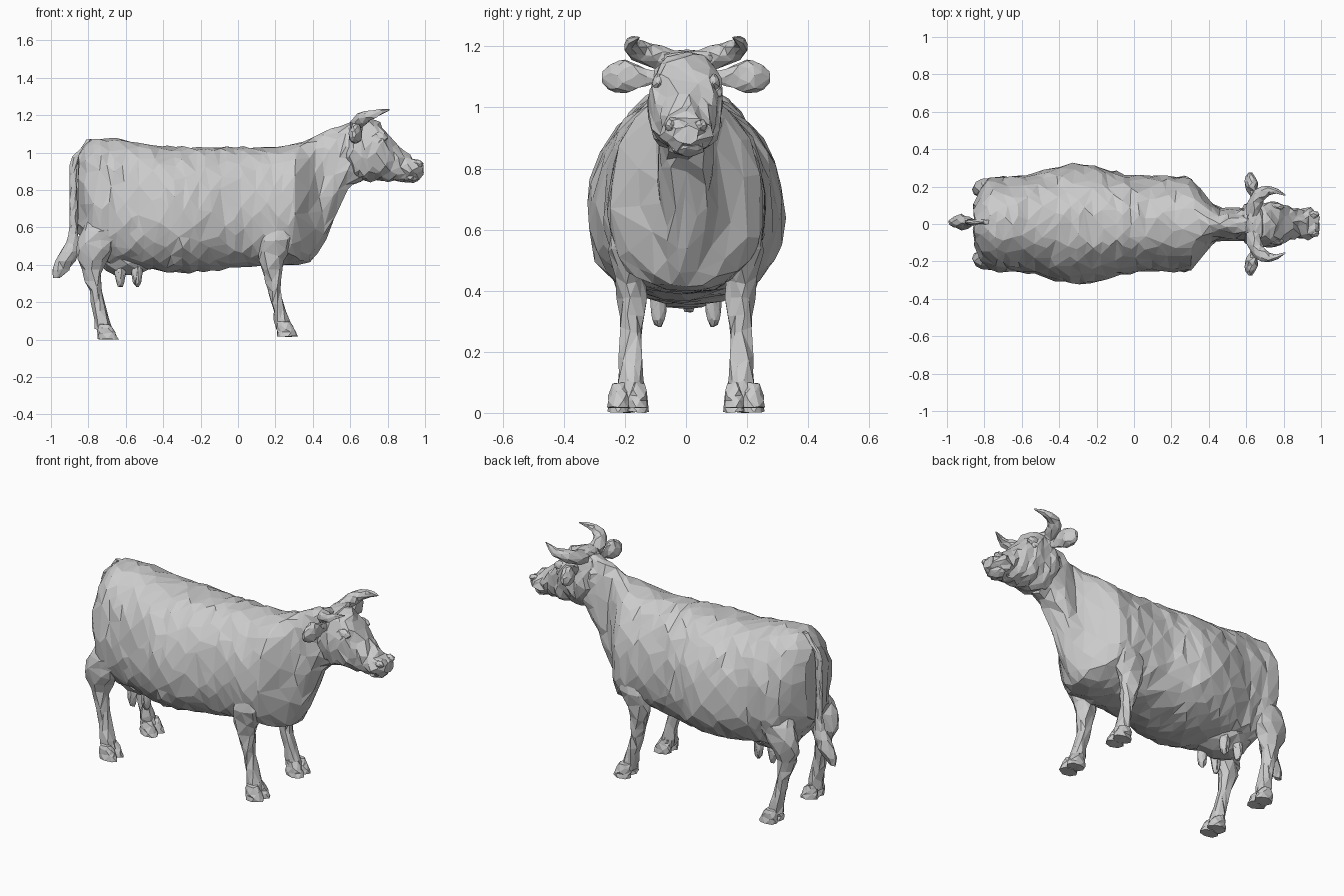
import bpy, bmesh, math, random
from mathutils import Vector

random.seed(4)
X, Y, Z = Vector((1, 0, 0)), Vector((0, 1, 0)), Vector((0, 0, 1))

if "Cube" in bpy.data.objects:
    bpy.data.objects.remove(bpy.data.objects["Cube"])


def smooth(value, start, end):
    """Ease from nothing to one between start and end."""
    t = min(max((value - start) / (end - start), 0), 1)
    return t * t * (3 - 2 * t)


def bump(value, centre, spread):
    return math.exp(-((value - centre) / spread) ** 2)


def mix(start, end, t):
    return start + (end - start) * t


def dome(t, sharpness=2):
    """Radius factor that closes both ends of a form."""
    return math.sqrt(1 - abs(2 * t - 1) ** sharpness)


def loft(name, ring_rule, axes=None, rings=8, sides=8, power=2, pear=0,
         rough=.006, keep=.8, mirror=False):
    """Skin rings given by ring_rule(t) -> x, y, z, radius_u, radius_v."""
    path = [ring_rule(i / rings) for i in range(rings + 1)]
    bm = bmesh.new()
    loops = []
    for i, (x, y, z, radius_u, radius_v) in enumerate(path):
        u, v = axes or (None, None)
        if not axes:
            before, after = path[max(i - 1, 0)], path[min(i + 1, rings)]
            tangent = Vector(after[:3]) - Vector(before[:3])
            u = tangent.cross(Z).normalized()
            v = u.cross(tangent).normalized()
        radius_u, radius_v = max(radius_u, .004), max(radius_v, .004)
        noise = min(rough, radius_u / 5, radius_v / 5)
        loop = []
        for k in range(sides):
            angle = math.tau * (k + i % 2 / 2) / sides
            c, s = math.cos(angle), math.sin(angle)
            across = math.copysign(abs(c) ** (2 / power), c) * (1 - pear * s)
            along = math.copysign(abs(s) ** (2 / power), s)
            jitter = Vector([random.uniform(-noise, noise) for _ in X])
            point = Vector((x, y, z)) + u * radius_u * across + v * radius_v * along
            loop.append(bm.verts.new(point + jitter))
        loops.append(loop)
    for lower, upper in zip(loops, loops[1:]):
        for k in range(sides):
            n = (k + 1) % sides
            bm.faces.new((lower[k], lower[n], upper[n], upper[k]))
    bm.faces.new(loops[0][::-1])
    bm.faces.new(loops[-1])
    bmesh.ops.triangulate(bm, faces=bm.faces[:])
    bmesh.ops.recalc_face_normals(bm, faces=bm.faces[:])
    mesh = bpy.data.meshes.new(name)
    bm.to_mesh(mesh)
    bm.free()
    ob = bpy.data.objects.new(name, mesh)
    bpy.context.collection.objects.link(ob)
    if keep < 1:
        ob.modifiers.new("facets", "DECIMATE").ratio = keep
    if mirror:
        ob.modifiers.new("pair", "MIRROR").use_axis = (False, True, False)


def blob(name, centre, size, mirror=False):
    """Faceted ellipsoid for small rounded forms."""
    x, y, z = centre
    length, width, height = size

    def ring(t):
        return (mix(x - length, x + length, t), y, z, width * dome(t), height * dome(t))

    loft(name, ring, (Y, Z), rings=6, mirror=mirror)


# Trunk and neck
def body_ring(t):
    x = mix(-.855, .66, t)
    rump = 1 - smooth(x, -.9, -.7)
    top = 1.03 + .05 * bump(x, -.75, .25) + .13 * smooth(x, .2, .65) - .1 * rump ** 2
    bottom = .4 - .04 * bump(x, -.3, .3) + .45 * smooth(x, .36, .65) + .2 * rump
    width = .25 + .07 * bump(x, -.3, .2) - .165 * smooth(x, .28, .46)
    width *= math.sqrt(smooth(x, -.9, -.75))
    return x, 0, (top + bottom) / 2, width, (top - bottom) / 2


loft("body", body_ring, (Y, Z), rings=38, sides=22, power=2.3, pear=.12,
     rough=.008, keep=.65)


# Head, tapering to a blunt muzzle
def head_ring(t):
    x = mix(.57, .99, t)
    top = 1.18 - .21 * smooth(x, .7, .95)
    bottom = .85
    width = .12 - .045 * smooth(x, .75, .88) + .01 * bump(x, .94, .04)
    close = dome(t, 8) if 0 < t < 1 else .5
    return x, 0, (top + bottom) / 2, width * close, (top - bottom) / 2 * close


loft("head", head_ring, (Y, Z), rings=16, sides=14, power=2.2, rough=.01)
blob("poll", (.65, 0, 1.16), (.05, .11, .03))
blob("brow", (.75, .09, 1.08), (.05, .02, .03), mirror=True)
blob("eye", (.76, .1, 1.05), (.02, .02, .02), mirror=True)
blob("nostril", (.96, .05, .94), (.03, .02, .02), mirror=True)
blob("lower_lip", (.92, 0, .87), (.06, .06, .03))


# Broad-tipped ears and forward-curving horns
def ear_ring(t):
    leaf = (.02 + .04 * bump(t, .7, .35)) * (1 - t ** 8 / 2)
    return mix(.65, .62, t), mix(.08, .275, t), 1.1, leaf * .6, leaf


def horn_ring(t):
    radius = .038 * (1 - t ** 3)
    return (.64 + .17 * t * t, .05 + .13 * math.sin(2.2 * t),
            mix(1.15, 1.23, t), radius, radius)


loft("ear", ear_ring, (X, Z), mirror=True)
loft("horn", horn_ring, rings=7, sides=7, mirror=True)


# Legs and cloven hooves share one rule, front and hind
def leg(name, foot_x, foot_z, bulk, lean):
    def limb_ring(t):
        z = mix(.8, .05, t)
        x = foot_x - .065 * smooth(z, 0, .4) + lean * smooth(z, .4, .8)
        y = .185 - .05 * smooth(z, .5, .8) - .01 * bump(z, .3, .15)
        muscle = smooth(z, .25, .65) - .5 * smooth(z, .6, .8)
        ankle = .035 + .01 * bump(z, .07, .05)
        return x, y, z, ankle + bulk * muscle, ankle + .04 * muscle

    loft(name + "_leg", limb_ring, (X, Y), rings=14, sides=10, rough=.008,
         keep=.75, mirror=True)
    for side, y in (("inner", .16), ("outer", .22)):
        def claw_ring(t):
            flare = math.sqrt(t)
            return (foot_x + .02 * t, y, foot_z + .08 * (1 - t),
                    mix(.03, .055, flare), mix(.024, .036, flare))

        loft(f"{name}_{side}_hoof", claw_ring, (X, Y), rings=4, rough=.004,
             mirror=True)


leg("front", .245, .018, .075, .09)
leg("hind", -.715, .003, .1, .16)


# Hanging tail with a broad tuft swept backward
def tail_ring(t):
    z = mix(1.07, .33, t)
    x = -.88 + .09 * smooth(z, .95, 1.07) - .1 * (1 - smooth(z, .27, .55))
    radius = (.02 + .04 * bump(z, .42, .1)) * (1 - t ** 16 / 2)
    return x, .01, z, radius, radius * .7


loft("tail", tail_ring, (X, Y), rings=16)

# Udder and teats
blob("udder", (-.59, 0, .44), (.17, .15, .1))
for label, x in (("front", -.54), ("rear", -.63)):
    blob(label + "_teat", (x, .09, .36), (.03, .025, .08), mirror=True)
